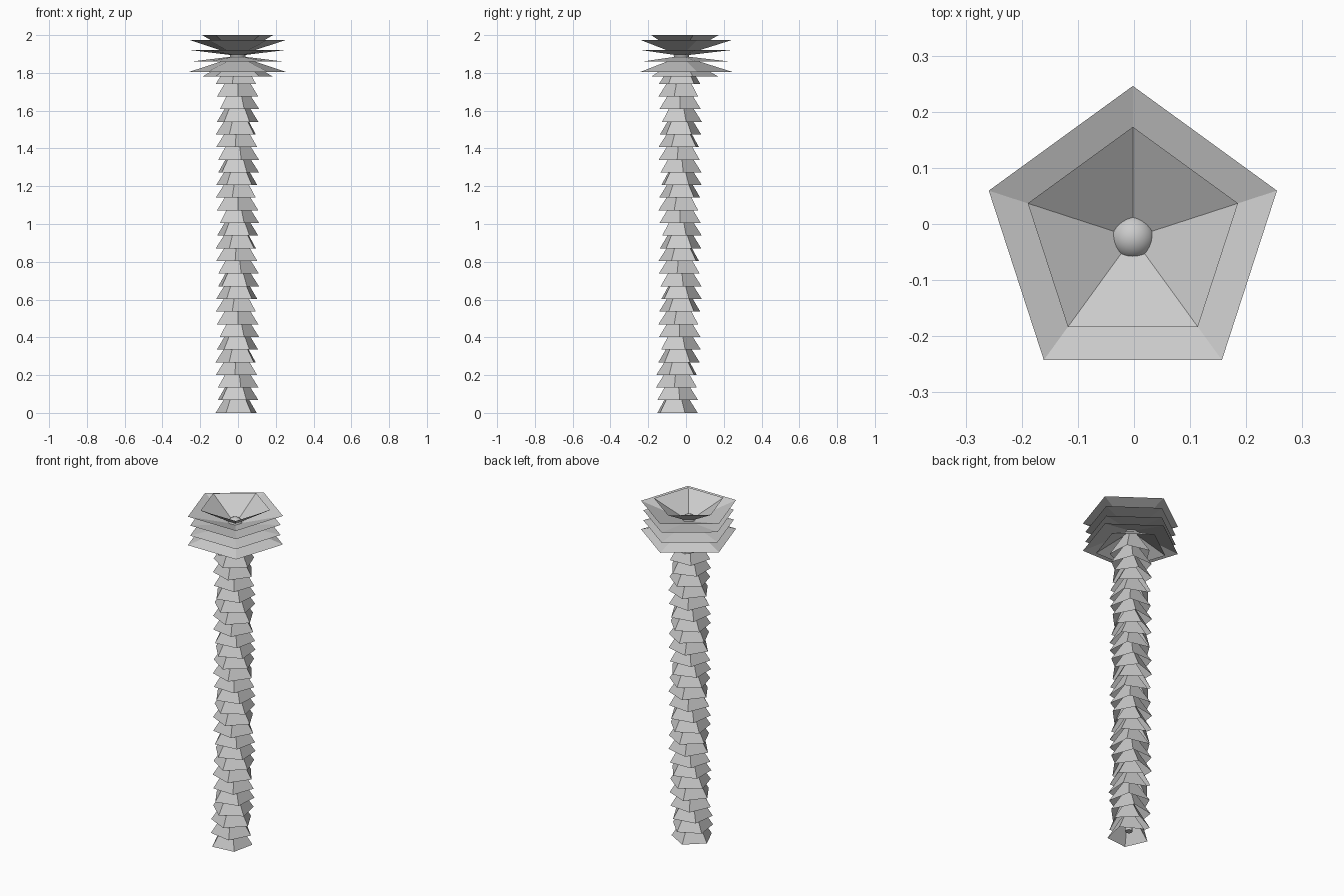
import bpy, bmesh, math

cube = bpy.data.objects.get("Cube")
if cube:
    bpy.data.objects.remove(cube)

grey = bpy.data.materials.new("light_grey")
grey.use_nodes = True
grey.diffuse_color = (0.6, 0.6, 0.6, 1)
grey.node_tree.nodes["Principled BSDF"].inputs["Base Color"].default_value = (0.6, 0.6, 0.6, 1)


def add_object(name, bm, smooth=False):
    mesh = bpy.data.meshes.new(name)
    bm.to_mesh(mesh)
    bm.free()
    mesh.materials.append(grey)
    for poly in mesh.polygons:
        poly.use_smooth = smooth
    obj = bpy.data.objects.new(name, mesh)
    bpy.context.collection.objects.link(obj)


def ring(bm, centre, radius, z, turn, sides=5):
    """Ring of points; a turn of zero puts one corner at the front."""
    points = []
    for i in range(sides):
        a = math.radians(turn - 90) + math.tau * i / sides
        points.append(bm.verts.new((centre[0] + radius * math.cos(a),
                                    centre[1] + radius * math.sin(a), z)))
    return points


def bridge(bm, low, high):
    n = len(low)
    for i in range(n):
        bm.faces.new((low[i], low[(i + 1) % n], high[(i + 1) % n], high[i]))


def trunk_centre(z):
    lean = max(0, 1 - z / 0.45)
    return (-0.003 - 0.003 * lean, -0.031 - 0.021 * lean)


# Trunk: open pentagonal skirts, each turned a little from the one below
LAYERS, STEP = 27, 0.067
bm = bmesh.new()
for k in range(LAYERS):
    z = k * STEP
    c = trunk_centre(z)
    turn = 34 - 16 * (k - 5)
    bridge(bm, ring(bm, c, 0.115, z, turn), ring(bm, c, 0.02, z + 0.15, turn))
add_object("trunk_skirts", bm)

# Core rod running up inside the skirts
bm = bmesh.new()
levels = [0.03, 0.45, 1.88]
rings = [ring(bm, trunk_centre(z), 0.02, z, 0, 12) for z in levels]
for low, high in zip(rings, rings[1:]):
    bridge(bm, low, high)
bm.faces.new(reversed(rings[0]))
bm.faces.new(rings[-1])
add_object("core_rod", bm)

# Crown: open pentagonal funnels above the hub, mirrored as cones below it
HUB = (-0.002, -0.024)
HUB_Z = 1.89
for label, radius, rise in (("inner", 0.197, 0.11), ("middle", 0.27, 0.085),
                            ("outer", 0.257, 0.03)):
    for side, word in ((1, "upper"), (-1, "lower")):
        bm = bmesh.new()
        rim = ring(bm, HUB, radius, HUB_Z + side * rise, 180)
        throat = ring(bm, HUB, 0.02, HUB_Z + side * rise * 0.02 / radius, 180)
        if side > 0:
            bridge(bm, throat, rim)
        else:
            bridge(bm, rim, throat)
        add_object(f"crown_{word}_{label}", bm)

# Round hub at the heart of the crown
bm = bmesh.new()
bmesh.ops.create_uvsphere(bm, u_segments=24, v_segments=12, radius=0.041)
bmesh.ops.translate(bm, verts=bm.verts, vec=(*HUB, HUB_Z))
add_object("crown_hub", bm, smooth=True)
